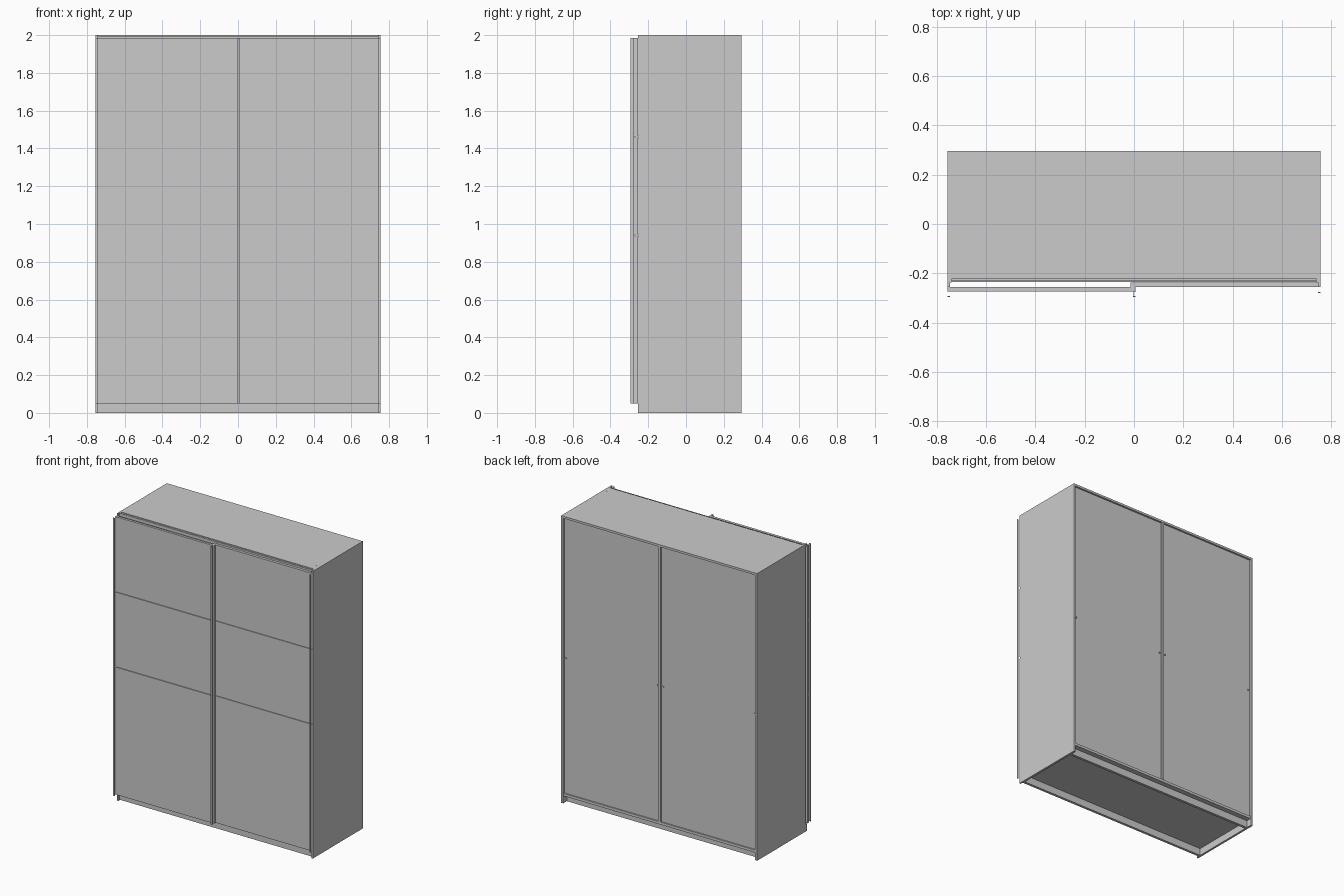
import bpy
import bmesh
from mathutils import Matrix

if "Cube" in bpy.data.objects:
    bpy.data.objects.remove(bpy.data.objects["Cube"], do_unlink=True)

grey = bpy.data.materials.new("light_grey")
grey.use_nodes = True
grey.diffuse_color = (0.6, 0.6, 0.6, 1)
grey.node_tree.nodes["Principled BSDF"].inputs["Base Color"].default_value = (0.6, 0.6, 0.6, 1)


def finish(name, bm):
    mesh = bpy.data.meshes.new(name)
    bm.to_mesh(mesh)
    bm.free()
    mesh.materials.append(grey)
    obj = bpy.data.objects.new(name, mesh)
    bpy.context.collection.objects.link(obj)
    return obj


def box(name, x, y, z):
    """Box from its (low, high) limits on each axis."""
    bm = bmesh.new()
    centre = [sum(r) / 2 for r in (x, y, z)]
    size = [r[1] - r[0] for r in (x, y, z)]
    bmesh.ops.create_cube(bm, size=1, matrix=Matrix.Translation(centre) @ Matrix.Diagonal((*size, 1)))
    return finish(name, bm)


def disc(name, place, radius, depth, tilt=0):
    bm = bmesh.new()
    matrix = Matrix.Translation(place) @ Matrix.Rotation(tilt, 4, 'X')
    bmesh.ops.create_cone(bm, cap_ends=True, segments=12, radius1=radius, radius2=radius,
                          depth=depth, matrix=matrix)
    return finish(name, bm)


W = 0.755        # half width
IN = 0.74        # inner face of the sides
BACK = 0.295
FRONT = -0.238   # front edge of the carcass
LOW, HIGH = 0.05, 1.985   # door bottom and top

# Carcass sides, with track end caps at top and bottom
for side, s in (("left", 1), ("right", -1)):
    span = sorted((s * IN, s * W))
    cap = sorted((s * (W - 0.01), s * W))
    box(f"{side}_side", span, (FRONT, BACK), (0, 2))
    box(f"{side}_bottom_cap", cap, (-0.255, FRONT), (0, LOW))
    box(f"{side}_top_cap", cap, (-0.255, FRONT), (HIGH, 2))

# Carcass top, floor, divider and plinths
box("top_panel", (-IN, IN), (-0.222, BACK), (HIGH, 2))
box("floor_panel", (-IN, IN), (-0.222, BACK - 0.004), (LOW, 0.068))
box("divider", (-0.009, 0.009), (-0.2, BACK - 0.002), (0.068, HIGH))
box("front_plinth", (-IN, IN), (-0.234, -0.216), (0, LOW))
box("back_plinth", (-IN, IN), (0.237, 0.255), (0, LOW))

# Sliding tracks in front of the top and floor panels
for name, z in (("top", (1.975, 1.996)), ("bottom", (LOW, 0.06))):
    box(f"{name}_track_base", (-IN, IN), (-0.236, -0.222), (z[0], z[0] + 0.006))
    for i, y in enumerate((-0.236, -0.229)):
        box(f"{name}_track_rib_{i + 1}", (-IN, IN), (y, y + 0.003), z)

# Recessed back panels and their fixing clips
for side, s in (("left", 1), ("right", -1)):
    box(f"{side}_back_panel", sorted((s * 0.009, s * IN)), (0.274, 0.282), (0.068, HIGH))
    for i, x in enumerate((0.022, 0.727)):
        disc(f"{side}_back_clip_{i + 1}", (s * x, 0.285, 1.01), 0.006, 0.008, 1.5708)
    # Screw heads on the top panel
    for i, y in enumerate((-0.17, 0.02, 0.22)):
        disc(f"{side}_top_screw_{i + 1}", (s * 0.725, y, 2.0), 0.004, 0.001)


def door(name, x, y, gap, recess):
    """Three panels in front of a thin core, split by narrow joints."""
    box(f"{name}_core", x, (y[0] + recess, y[1]), (LOW, HIGH))
    joints = (0.94, 1.462)
    lows = [LOW] + [j + gap / 2 for j in joints]
    highs = [j - gap / 2 for j in joints] + [HIGH]
    for i, z in enumerate(zip(lows, highs)):
        box(f"{name}_panel_{i + 1}", x, (y[0], y[0] + recess), z)


# Right door runs in front, left door behind it
door("right_door", (-W, 0.006), (-0.273, -0.256), 0.005, 0.006)
door("left_door", (-0.015, W), (-0.2555, -0.2375), 0.014, 0.005)

# Tall handle strips along the door edges
box("right_handle_strip", (-W, -0.745), (-0.295, -0.292), (LOW, HIGH))
box("left_handle_strip", (0.745, W), (-0.279, -0.276), (LOW, HIGH))
box("centre_handle_web", (-0.005, -0.002), (-0.295, -0.273), (LOW, HIGH))
box("centre_handle_lip", (-0.002, 0.007), (-0.295, -0.292), (LOW, HIGH))
box("centre_handle_foot", (-0.002, 0.007), (-0.276, -0.273), (LOW, HIGH))
